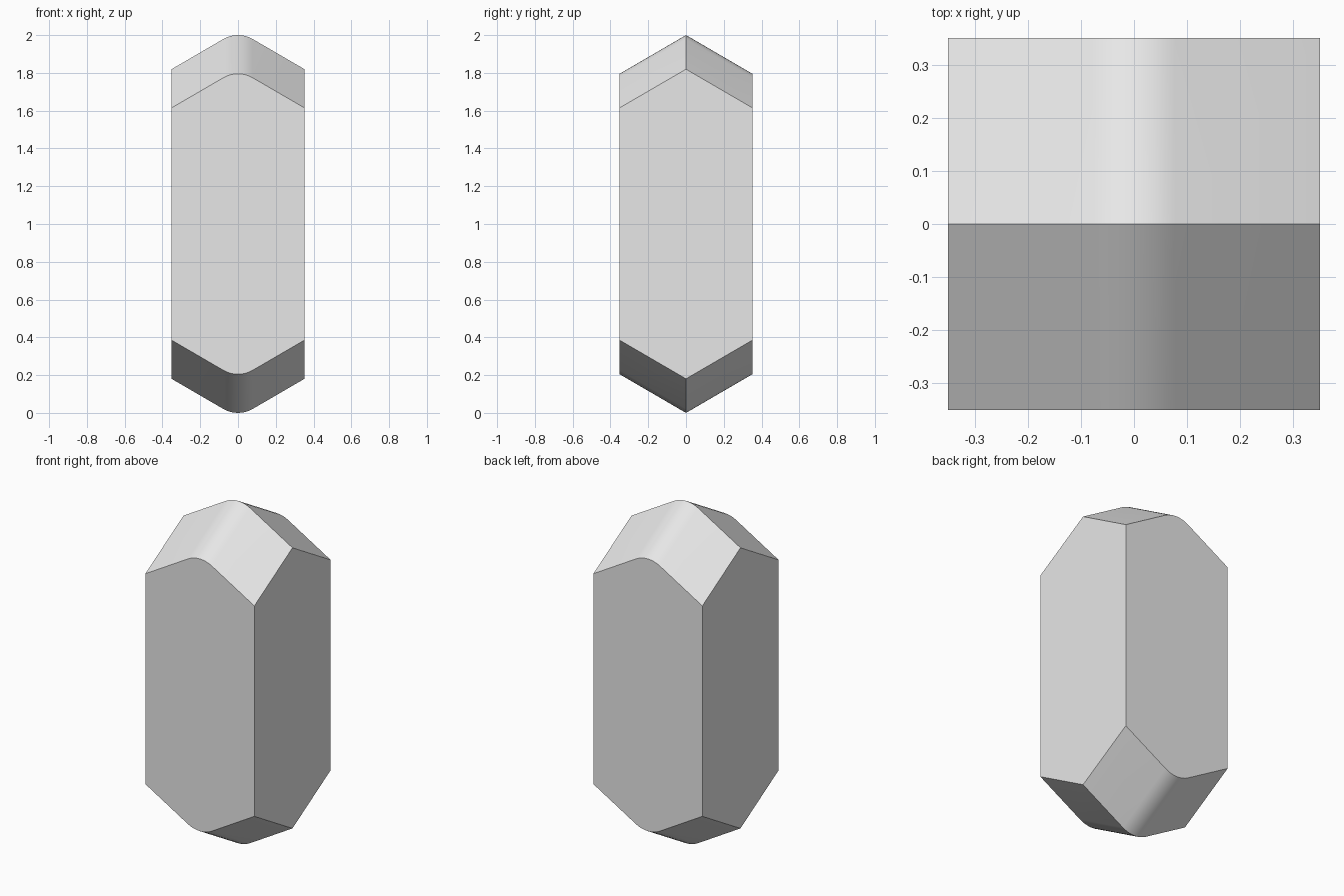
import bpy
import bmesh
import math

if "Cube" in bpy.data.objects:
    bpy.data.objects.remove(bpy.data.objects["Cube"], do_unlink=True)

HALF = 0.352          # half width and half depth
HEIGHT = 2.0
PITCH = math.radians(30.2)
RADIUS = 0.155        # rounding of the ridge
SEGMENTS = 8

# Plain gray material
gray = bpy.data.materials.new("light_gray")
gray.use_nodes = True
color = (0.8, 0.8, 0.8, 1.0)
gray.diffuse_color = color
gray.node_tree.nodes["Principled BSDF"].inputs["Base Color"].default_value = color

# Roof profile across x: straight slopes joined by a rounded ridge
angles = [PITCH * (2 * i / SEGMENTS - 1) for i in range(SEGMENTS + 1)]
arc = [(RADIUS * math.sin(a), RADIUS * (1 - math.cos(a))) for a in angles]
edge_drop = arc[-1][1] + (HALF - arc[-1][0]) * math.tan(PITCH)
profile = [(-HALF, edge_drop)] + arc + [(HALF, edge_drop)]

bm = bmesh.new()


def roof_rows(top):
    """Rows of the rounded roof: front edge, sharp crosswise ridge, back edge."""
    rows = []
    for y in (-HALF, 0, HALF):
        row = []
        for x, drop in profile:
            inset = drop + abs(y) * math.tan(PITCH)
            row.append(bm.verts.new((x, y, HEIGHT - inset if top else inset)))
        rows.append(row)
    for a, b in zip(rows, rows[1:]):
        for i in range(len(profile) - 1):
            bm.faces.new((a[i], a[i + 1], b[i + 1], b[i]))
    return rows


# Mirrored caps at the top and bottom
upper = roof_rows(True)
lower = roof_rows(False)

# Four upright walls
for k in (0, -1):
    bm.faces.new(upper[k] + lower[k][::-1])
    bm.faces.new([r[k] for r in upper] + [r[k] for r in lower[::-1]])

bmesh.ops.recalc_face_normals(bm, faces=bm.faces)
mesh = bpy.data.meshes.new("crystal_prism")
bm.to_mesh(mesh)
bm.free()
mesh.materials.append(gray)

prism = bpy.data.objects.new("crystal_prism", mesh)
bpy.context.collection.objects.link(prism)
bpy.ops.object.select_all(action="DESELECT")
prism.select_set(True)
bpy.context.view_layer.objects.active = prism
bpy.ops.object.shade_smooth_by_angle(angle=math.radians(30))
